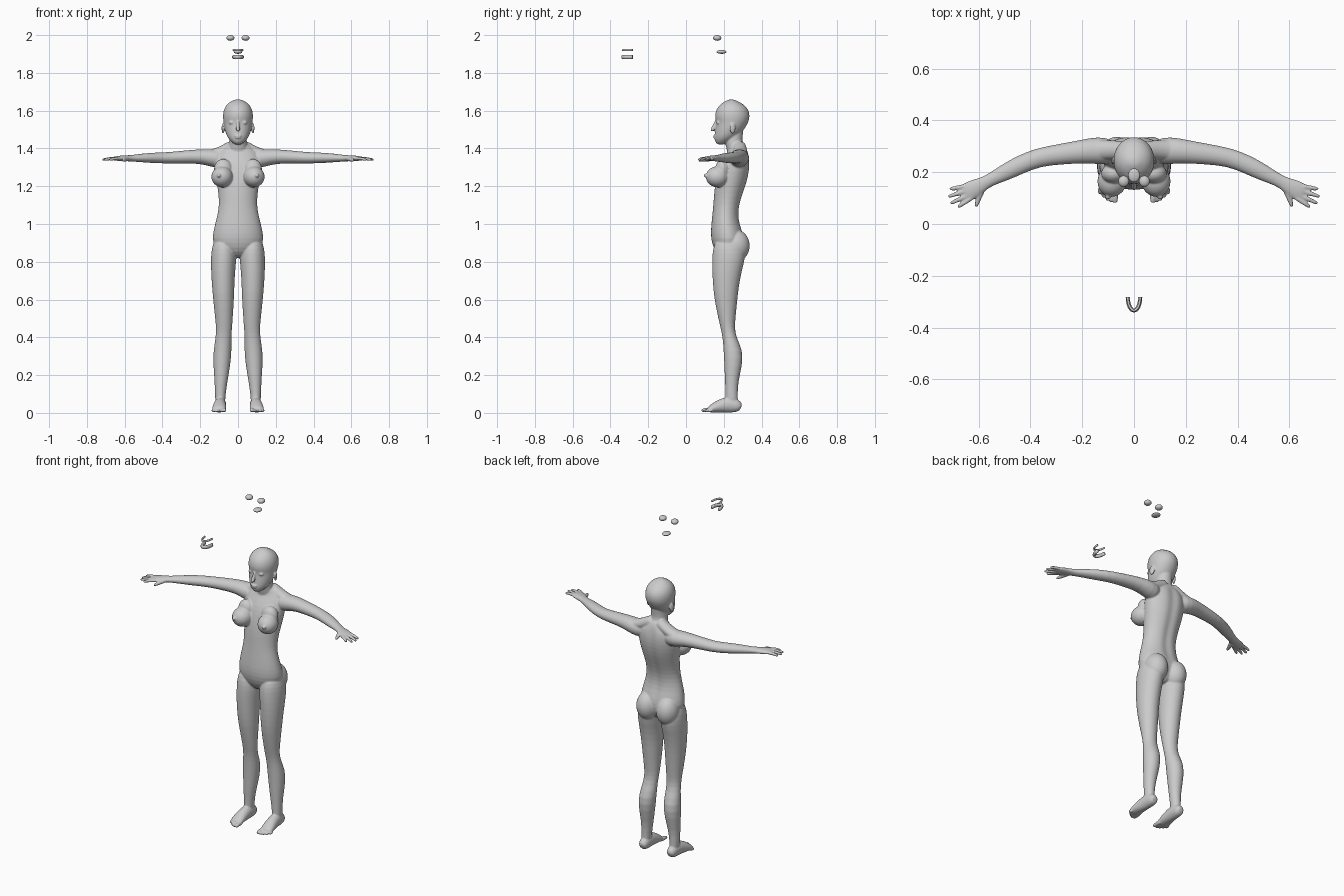
import bpy, bmesh, math
from mathutils import Vector, Matrix

Z = Vector((0, 0, 1))
body = bmesh.new()


def skin(bm, rings, n=20):
    """Closed loft; each ring is (centre, half vector u, half vector v)."""
    loops = []
    for c, u, v in rings:
        loops.append([bm.verts.new(c + u * math.cos(2 * math.pi * i / n) + v * math.sin(2 * math.pi * i / n))
                      for i in range(n)])
    faces = []
    for a, b in zip(loops, loops[1:]):
        for i in range(n):
            j = (i + 1) % n
            faces.append(bm.faces.new((a[i], a[j], b[j], b[i])))
    for loop, ring in ((loops[0], rings[0]), (loops[-1], rings[-1])):
        tip = bm.verts.new(ring[0])
        for i in range(n):
            faces.append(bm.faces.new((loop[i], loop[(i + 1) % n], tip)))
    bmesh.ops.recalc_face_normals(bm, faces=faces)
    return loops


def column(rows, s=1, n=24):
    """Upright loft from rows (z, y front, y back, x inner, x outer)."""
    return skin(body, [(Vector((s * (a + b) / 2, (f + k) / 2, z)), Vector(((b - a) / 2, 0, 0)),
                        Vector((0, (k - f) / 2, 0))) for z, f, k, a, b in rows], n)


def tube(pts, s=1, n=12, bm=None):
    """Loft along a path of (x, y, z, half width, half height)."""
    p = [Vector((s * q[0], q[1], q[2])) for q in pts]
    rings = []
    for i, q in enumerate(pts):
        t = (p[min(i + 1, len(p) - 1)] - p[max(i - 1, 0)]).normalized()
        side = t.cross(Z).normalized()
        rings.append((p[i], side * q[3], side.cross(t) * q[4]))
    skin(bm or body, rings, n)


def ball(c, r, s=1, bm=None, tilt=0):
    m = (Matrix.Translation((s * c[0], c[1], c[2])) @ Matrix.Rotation(s * tilt, 4, 'Z')
         @ Matrix.Diagonal((*r, 1)))
    bmesh.ops.create_uvsphere(bm or body, u_segments=20, v_segments=12, radius=1.0, matrix=m)


def finish(bm, name):
    me = bpy.data.meshes.new(name)
    bm.to_mesh(me)
    bm.free()
    me.polygons.foreach_set("use_smooth", [True] * len(me.polygons))
    ob = bpy.data.objects.new(name, me)
    bpy.context.collection.objects.link(ob)
    return ob


# Torso, with a groove down the spine
torso = column([(z, f, k, -w, w) for z, f, k, w in (
    (.82, .19, .27, .03), (.85, .155, .295, .10), (.90, .135, .31, .138), (.95, .13, .308, .134),
    (1.0, .134, .288, .122), (1.05, .139, .281, .109), (1.1, .144, .286, .101), (1.16, .148, .305, .104),
    (1.22, .155, .327, .114), (1.28, .168, .34, .123), (1.33, .186, .342, .126),
    (1.37, .212, .336, .115), (1.40, .228, .322, .085), (1.43, .225, .307, .05))])
for loop in torso[3:12]:
    for v in loop:
        if v.co.y > .25:
            v.co.y -= .012 * math.exp(-(v.co.x / .018) ** 2)

# Neck and head
column([(z, f, k, -w, w) for z, f, k, w in (
    (1.36, .22, .325, .06), (1.40, .215, .316, .054), (1.43, .206, .3, .047),
    (1.46, .204, .298, .046), (1.52, .21, .31, .045))])
column([(z, f, k, -w, w) for z, f, k, w in (
    (1.421, .168, .2, .016), (1.433, .154, .235, .034), (1.455, .15, .265, .054), (1.48, .152, .293, .065),
    (1.51, .156, .315, .073), (1.54, .16, .331, .077), (1.56, .153, .337, .08), (1.59, .154, .337, .08),
    (1.62, .167, .322, .07), (1.643, .193, .29, .05), (1.659, .225, .255, .018))])

# Nose and lips
tube([(0, .165, 1.55, .007, .01), (0, .153, 1.525, .008, .011), (0, .143, 1.505, .011, .011),
      (0, .14, 1.494, .013, .009)])
ball((0, .137, 1.498), (.008, .008, .008))
ball((0, .153, 1.467), (.02, .009, .005))
ball((0, .153, 1.457), (.017, .009, .005))

for s in (1, -1):
    # Eyelids and ears
    ball((.033, .172, 1.537), (.016, .012, .009), s)
    ball((.079, .247, 1.506), (.007, .017, .028), s, tilt=.3)
    # Shoulder slope from the neck
    tube([(.02, .285, 1.42, .035, .03), (.06, .285, 1.395, .038, .033), (.11, .287, 1.372, .04, .03),
          (.16, .285, 1.362, .04, .03)], s)
    # Chest
    ball((.084, .167, 1.25), (.058, .064, .056), s, tilt=.25)
    ball((.078, .195, 1.29), (.05, .04, .055), s)
    ball((.101, .106, 1.257), (.011, .012, .011), s)
    # Buttocks
    ball((.066, .265, .885), (.066, .074, .085), s)
    # Legs
    column([(.92, .16, .29, .03, .125), (.87, .142, .312, .012, .14), (.82, .138, .315, .007, .144),
            (.75, .138, .295, .015, .143), (.67, .143, .28, .019, .138), (.6, .15, .272, .021, .132),
            (.5, .171, .262, .028, .121), (.45, .183, .258, .031, .116), (.4, .194, .266, .036, .118),
            (.33, .199, .302, .033, .131), (.25, .203, .298, .041, .131), (.17, .206, .277, .055, .124),
            (.1, .21, .273, .066, .122), (.04, .207, .277, .068, .12)], s)
    # Feet and toes
    tube([(.093, .291, .028, .02, .02), (.093, .272, .037, .031, .037), (.094, .23, .046, .032, .046),
          (.097, .18, .037, .036, .037), (.1, .14, .024, .04, .024), (.1, .115, .015, .037, .014)], s)
    for i in range(5):
        x, tip, r = .073 + .0148 * i, .078 + .0022 * i * i, .0125 if i == 0 else .0088
        tube([(x, .14, r + .003, r, r), (x, (.14 + tip) / 2, r + .004, r, r), (x, tip + .003, r, r * .9, r * .8)], s, 10)
    # Arms and palms
    tube([(.08, .278, 1.342, .05, .05), (.14, .285, 1.35, .055, .048), (.2, .28, 1.358, .046, .039),
          (.28, .27, 1.355, .041, .035), (.37, .258, 1.35, .037, .03), (.44, .229, 1.35, .037, .029),
          (.5, .198, 1.35, .033, .024), (.56, .168, 1.348, .024, .018), (.585, .154, 1.348, .028, .016),
          (.62, .136, 1.348, .037, .015), (.645, .122, 1.347, .037, .012), (.655, .117, 1.346, .034, .01)], s, 16)
    # Fingers: knuckle and tip
    for kx, ky, tx, ty in ((.632, .097, .68, .066), (.641, .111, .708, .08),
                           (.65, .128, .717, .106), (.657, .145, .711, .135)):
        tube([(kx + (tx - kx) * t, ky + (ty - ky) * t, 1.348 - .008 * t * t, r, r)
              for t, r in ((-.3, .008), (0, .01), (.5, .0092), (.9, .008), (1.02, .006))], s, 10)
    tube([(.585, .14, 1.345, .016, .013), (.597, .11, 1.342, .013, .012), (.604, .088, 1.339, .0105, .01),
          (.611, .066, 1.336, .007, .007)], s, 10)

# Merge all body parts into one smooth skin
ob = finish(body, "body")
ob.modifiers.new("round", 'SUBSURF').levels = 1
ob.modifiers["round"].render_levels = 1
rm = ob.modifiers.new("merge", 'REMESH')
rm.mode, rm.voxel_size, rm.use_smooth_shade = 'VOXEL', .004, True
sm = ob.modifiers.new("soften", 'SMOOTH')
sm.factor, sm.iterations = .5, 6

# Spare eyes floating above the head
for s, name in ((1, "left_eye"), (-1, "right_eye")):
    bm = bmesh.new()
    ball((.04, .165, 1.985), (.021, .022, .015), s, bm)
    finish(bm, name)

# Spare tongue
bm = bmesh.new()
ball((0, .188, 1.911), (.023, .027, .01), 1, bm)
finish(bm, "tongue")

# Spare upper and lower teeth arches in front
for name, z, w, h in (("upper_teeth", 1.921, .005, .006), ("lower_teeth", 1.884, .008, .011)):
    bm = bmesh.new()
    arch = [math.pi * i / 12 for i in range(13)]
    tube([(.024 * math.cos(a), -.282 - .052 * math.sin(a), z, w, h) for a in arch], 1, 10, bm)
    finish(bm, name)
